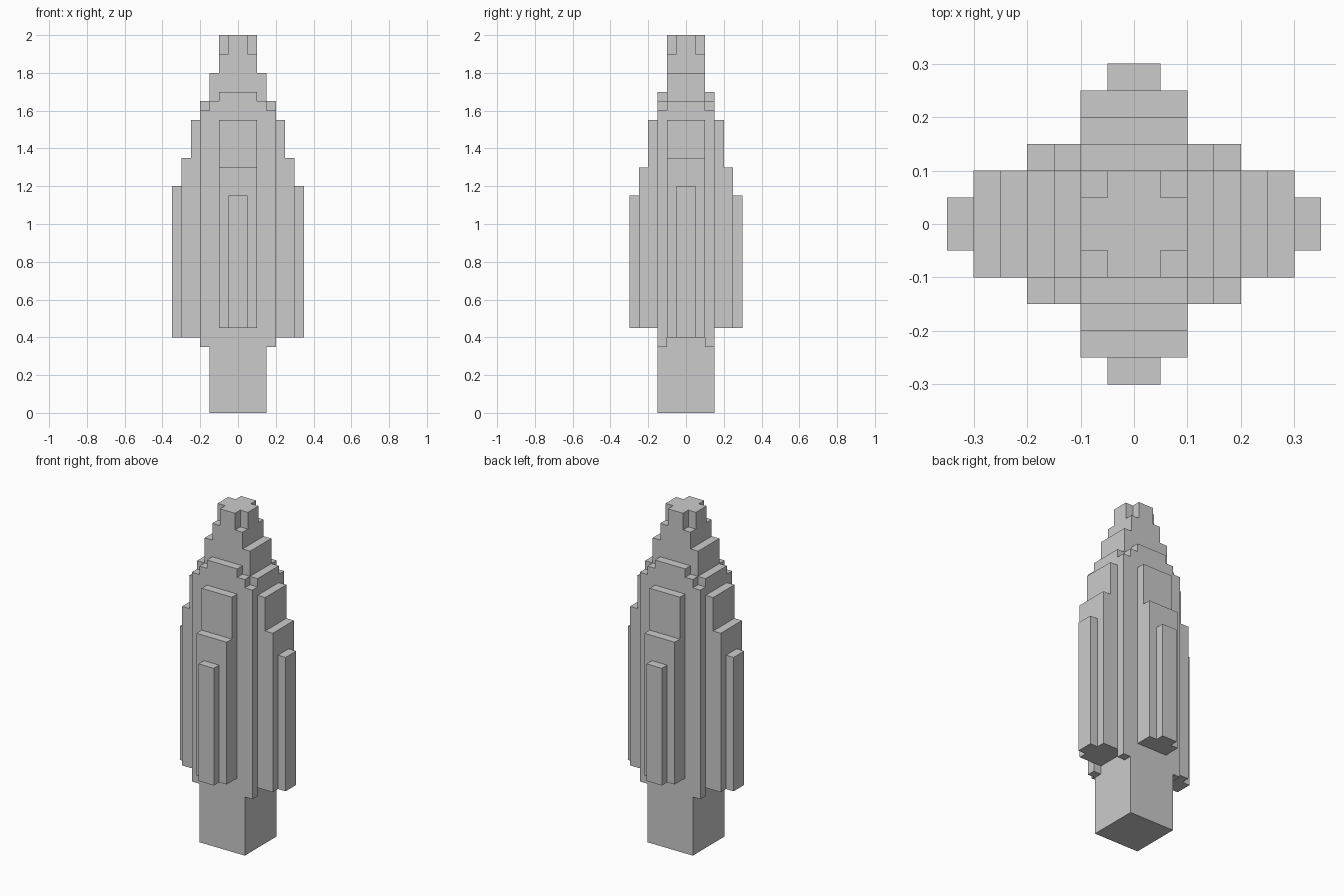
import bpy
import bmesh
import math

if "Cube" in bpy.data.objects:
    bpy.data.objects.remove(bpy.data.objects["Cube"])

U = 0.05  # block size; every part sits on this grid

# Parts as (half x, half y, bottom z, top z), all centred on the axis
PARTS = [
    # square stalk and stepped crown
    (0.15, 0.15, 0.00, 1.65),
    (0.10, 0.15, 0.40, 1.70),
    (0.15, 0.10, 0.40, 1.80),
    (0.10, 0.10, 0.40, 1.90),
    # cross-shaped tip
    (0.10, 0.05, 1.90, 2.00),
    (0.05, 0.10, 1.90, 2.00),
    # main body
    (0.20, 0.15, 0.40, 1.60),
    # side plates
    (0.20, 0.10, 0.40, 1.65),
    (0.25, 0.10, 0.40, 1.55),
    (0.30, 0.10, 0.40, 1.35),
    (0.35, 0.05, 0.40, 1.20),
    # front and back plates
    (0.10, 0.20, 0.45, 1.55),
    (0.10, 0.25, 0.45, 1.30),
    (0.05, 0.30, 0.45, 1.15),
]

filled = set()


def fill(x0, x1, y0, y1, z0, z1):
    x0, x1, y0, y1, z0, z1 = (round(v / U) for v in (x0, x1, y0, y1, z0, z1))
    filled.update((x, y, z) for x in range(x0, x1)
                  for y in range(y0, y1) for z in range(z0, z1))


for hx, hy, z0, z1 in PARTS:
    fill(-hx, hx, -hy, hy, z0, z1)

# Small corner strips that hang just below the body
for x in (-0.20, 0.15):
    for y in (-0.15, 0.10):
        fill(x, x + U, y, y + U, 0.35, 1.60)

# Skin the union: one quad wherever a filled block meets empty space
bm = bmesh.new()
verts = {}


def vert(p):
    if p not in verts:
        verts[p] = bm.verts.new([c * U for c in p])
    return verts[p]


for cell in sorted(filled):
    for axis in range(3):
        for side in (0, 1):
            near = list(cell)
            near[axis] += 2 * side - 1
            if tuple(near) in filled:
                continue
            quad = []
            for a, b in ((0, 0), (1, 0), (1, 1), (0, 1)):
                p = list(cell)
                p[axis] += side
                p[(axis + 1) % 3] += a
                p[(axis + 2) % 3] += b
                quad.append(vert(tuple(p)))
            bm.faces.new(quad if side else quad[::-1])

# Merge the flat areas into large clean faces
bmesh.ops.dissolve_limit(bm, angle_limit=math.radians(1),
                         verts=bm.verts[:], edges=bm.edges[:])

mesh = bpy.data.meshes.new("stepped_tower")
bm.to_mesh(mesh)
bm.free()
bpy.context.collection.objects.link(bpy.data.objects.new("stepped_tower", mesh))
